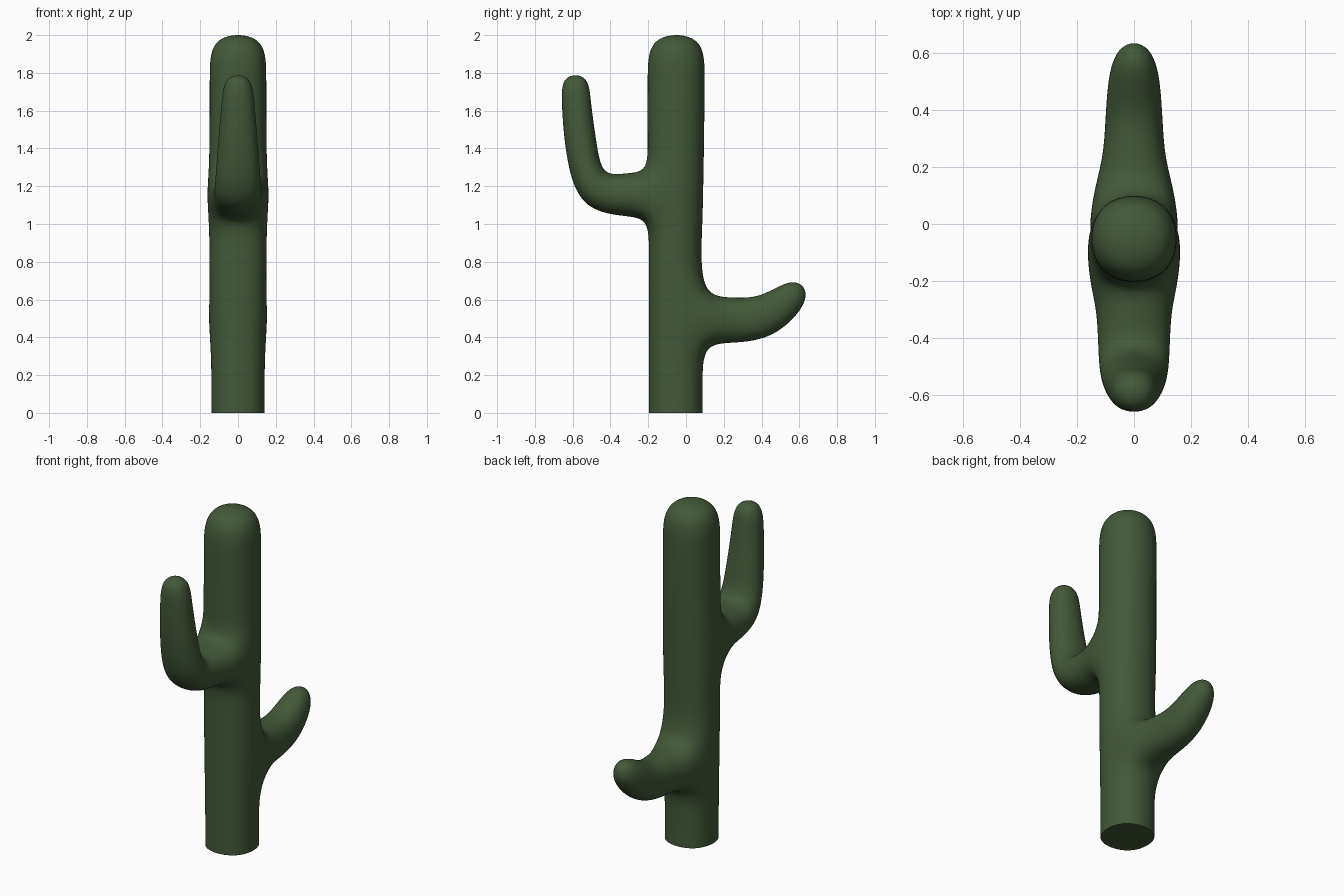
import bpy, bmesh
from math import sin, cos, radians

if "Cube" in bpy.data.objects:
    bpy.data.objects.remove(bpy.data.objects["Cube"])

bm = bmesh.new()


def loop(points):
    return [bm.verts.new(p) for p in points]


def bridge(a, b, skip=None):
    for i in range(4):
        if i != skip:
            j = (i + 1) % 4
            bm.faces.new((a[i], a[j], b[j], b[i]))


def section(s, y, z, tilt, hx, ht):
    # square arm section; s is the arm's y direction, tilt its upward slope
    ny, nz = -s * sin(radians(tilt)) * ht, cos(radians(tilt)) * ht
    return loop([(-hx, y + ny, z + nz), (hx, y + ny, z + nz),
                 (hx, y - ny, z - nz), (-hx, y - ny, z - nz)])


def arm(root, s, sections):
    prev = root
    for sec in sections:
        cur = section(s, *sec)
        bridge(prev, cur)
        prev = cur
    bm.faces.new(prev)


# Trunk cage: z, half width x, half depth y, centre y
trunk = [(0, .153, .155, -.055), (.18, .153, .155, -.055),
         (.355, .157, .157, -.053), (.63, .163, .155, -.055),
         (.87, .164, .150, -.058), (1.02, .168, .156, -.055),
         (1.285, .168, .160, -.054), (1.43, .164, .163, -.054),
         (1.77, .163, .165, -.052), (2.02, .163, .163, -.051)]
rings = [loop([(-hx, c - hy, z), (hx, c - hy, z), (hx, c + hy, z), (-hx, c + hy, z)])
         for z, hx, hy, c in trunk]
LOW, HIGH = 2, 5  # ring spans where the back and front arms leave the trunk
for i in range(len(rings) - 1):
    bridge(rings[i], rings[i + 1], {LOW: 2, HIGH: 0}.get(i))
base = bm.faces.new(rings[0])
bm.faces.new(rings[-1])

# Low back arm: y, z, tilt, half width, half thickness
d, u = rings[LOW], rings[LOW + 1]
arm([u[3], u[2], d[2], d[3]], 1,
    [(.24, .49, 0, .112, .131),
     (.44, .498, 20, .108, .125),
     (.635, .682, 45, .078, .082)])

# High front arm
d, u = rings[HIGH], rings[HIGH + 1]
arm([u[0], u[1], d[1], d[0]], -1,
    [(-.31, 1.155, 0, .138, .126),
     (-.507, 1.163, 35.5, .136, .118),
     (-.557, 1.40, 78, .117, .094),
     (-.582, 1.64, 88, .095, .084),
     (-.587, 1.80, 90, .078, .078)])

# Crisp rim around the flat base
crease = bm.edges.layers.float.new("crease_edge")
for e in base.edges:
    e[crease] = 1.0
bmesh.ops.recalc_face_normals(bm, faces=bm.faces)

mesh = bpy.data.meshes.new("cactus")
bm.to_mesh(mesh)
bm.free()
cactus = bpy.data.objects.new("cactus", mesh)
bpy.context.collection.objects.link(cactus)

# Smooth the cage
sub = cactus.modifiers.new("smooth", 'SUBSURF')
sub.levels = sub.render_levels = 4
bpy.context.view_layer.objects.active = cactus
cactus.select_set(True)
bpy.ops.object.modifier_apply(modifier=sub.name)
bpy.ops.object.shade_smooth_by_angle(angle=radians(40))

green = bpy.data.materials.new("cactus_green")
green.diffuse_color = (.055, .10, .04, 1)
green.use_nodes = True
green.node_tree.nodes["Principled BSDF"].inputs["Base Color"].default_value = green.diffuse_color
cactus.data.materials.append(green)
